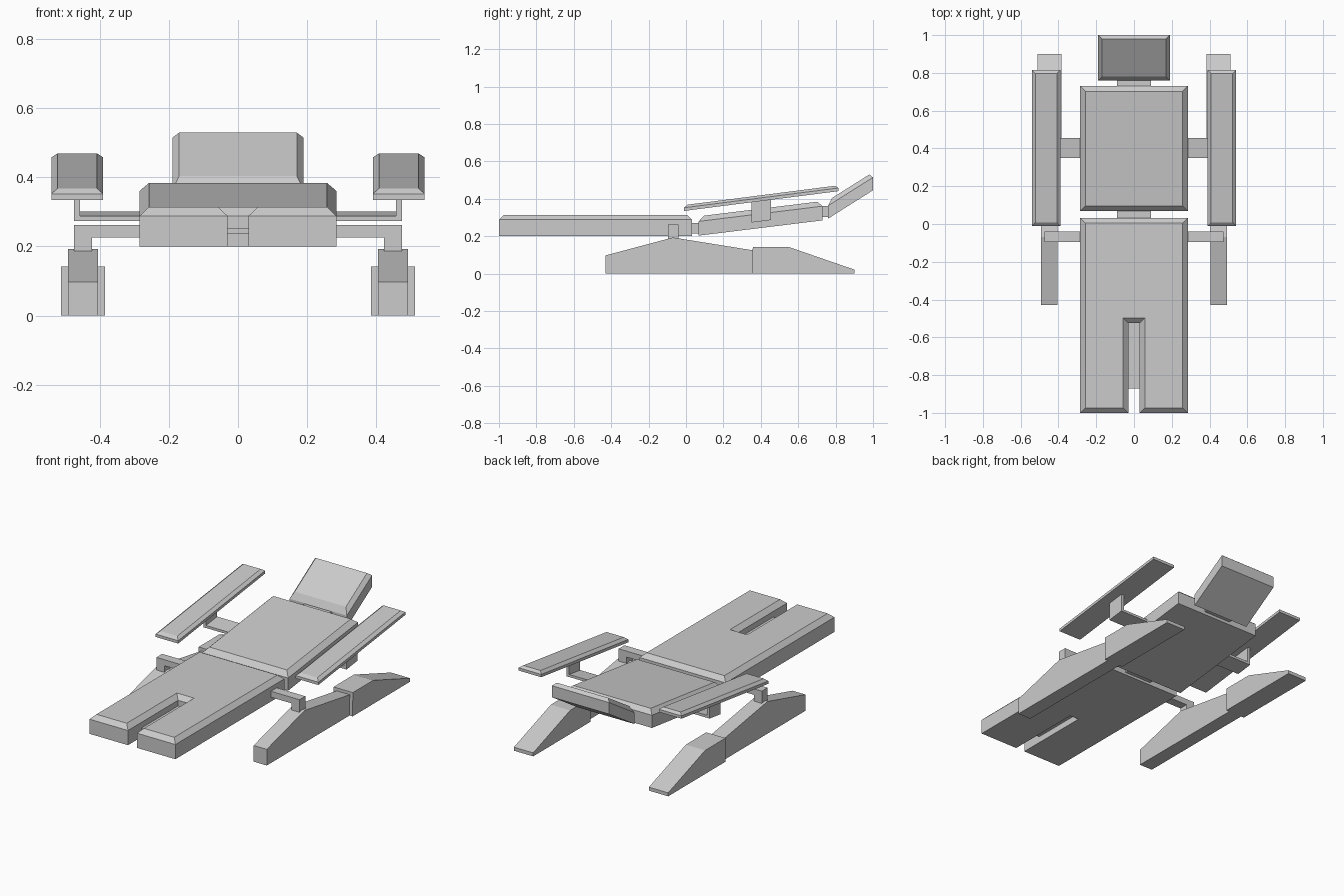
import bpy, bmesh

if "Cube" in bpy.data.objects:
    bpy.data.objects.remove(bpy.data.objects["Cube"])


def finish(name, bm):
    bmesh.ops.recalc_face_normals(bm, faces=bm.faces[:])
    mesh = bpy.data.meshes.new(name)
    bm.to_mesh(mesh)
    bm.free()
    obj = bpy.data.objects.new(name, mesh)
    bpy.context.collection.objects.link(obj)
    return obj


def mirror(obj):
    # opposite side across x = 0
    mod = obj.modifiers.new("mirror", "MIRROR")
    mod.use_axis = (True, False, False)
    mod.use_mirror_merge = False
    return obj


def prism(bm, pts, direction):
    face = bm.faces.new([bm.verts.new(p) for p in pts])
    ext = bmesh.ops.extrude_face_region(bm, geom=[face])
    bmesh.ops.translate(bm, vec=direction,
                        verts=[g for g in ext["geom"] if isinstance(g, bmesh.types.BMVert)])
    return [g for g in ext["geom"] if isinstance(g, bmesh.types.BMFace)][0]


def shear(bm, slope, y0):
    for v in bm.verts:
        v.co.z += slope * (v.co.y - y0)


def pad(name, outline, z0, height, inset, rise, slope=0.0):
    """Slab with a chamfered top, tilted by shearing so its ends stay vertical."""
    bm = bmesh.new()
    top = prism(bm, [(x, y, z0) for x, y in outline], (0, 0, height))
    bmesh.ops.recalc_face_normals(bm, faces=bm.faces[:])
    bmesh.ops.inset_region(bm, faces=[top], thickness=inset, depth=0, use_even_offset=True)
    for v in top.verts:
        v.co.z += rise
    shear(bm, slope, min(y for x, y in outline))
    return finish(name, bm)


def rect(x0, x1, y0, y1):
    return [(x0, y0), (x1, y0), (x1, y1), (x0, y1)]


def side_profile(name, yz, x0, x1, slope=0.0):
    bm = bmesh.new()
    prism(bm, [(x0, y, z) for y, z in yz], (x1 - x0, 0, 0))
    return finish(name, bm)


def box(name, x0, x1, y0, y1, z0, z1):
    return side_profile(name, [(y0, z0), (y1, z0), (y1, z1), (y0, z1)], x0, x1)


def bracket(name, xz, y0, y1, slope=0.0):
    bm = bmesh.new()
    prism(bm, [(x, y0, z) for x, z in xz], (0, y1 - y0, 0))
    shear(bm, slope, y0)
    return mirror(finish(name, bm))


# Split leg section with recessed plate joining the two halves
legs = [(-.285, -1), (-.03, -1), (-.03, -.525), (.03, -.525),
        (.03, -1), (.285, -1), (.285, .032), (-.285, .032)]
pad("leg_pad", legs, .2, .088, .027, .026)
box("leg_joining_plate", -.03, .03, -.87, -.52, .238, .254)

# Back section and headrest
pad("back_pad", rect(-.285, .285, .068, .73), .203, .076, .028, .027, .123)
pad("head_pad", rect(-.19, .19, .76, 1.0), .294, .069, .02, .028, .63)

# Connectors between the sections
box("hip_connector", -.09, .09, .025, .075, .215, .27)
box("neck_connector", -.09, .09, .725, .765, .302, .36)

# Armrests and their L-shaped brackets
mirror(pad("armrest", rect(.39, .54, -.01, .815), .335, .017, .018, .014, .128))
bracket("armrest_bracket", [(.28, .273), (.475, .273), (.475, .385), (.457, .385),
                            (.457, .288), (.28, .288)], .35, .455, .128)

# Runners on the floor with wider rear feet
mirror(side_profile("runner", [(-.43, 0), (.36, 0), (.36, .124), (-.07, .193), (-.43, .097)],
                    .405, .492))
mirror(side_profile("runner_foot", [(.355, 0), (.9, 0), (.9, .021), (.55, .142), (.357, .142)],
                    .384, .512))
bracket("runner_bracket", [(.28, .226), (.422, .226), (.422, .18), (.475, .18),
                           (.475, .262), (.28, .262)], -.095, -.04)
